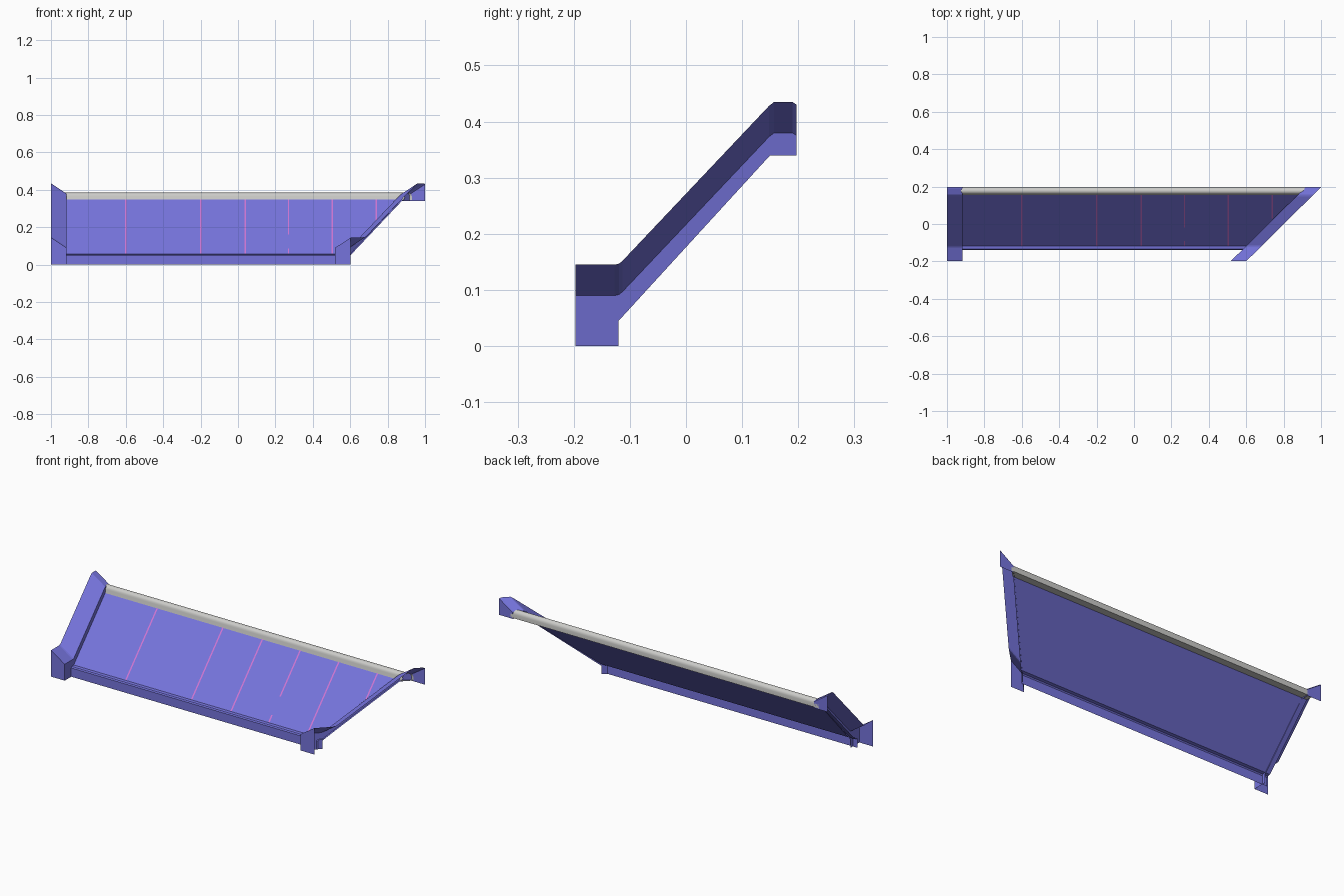
import bpy, math

if "Cube" in bpy.data.objects:
    bpy.data.objects.remove(bpy.data.objects["Cube"])

def material(name, rgb):
    m = bpy.data.materials.new(name)
    m.diffuse_color = (*rgb, 1)
    m.use_nodes = True
    m.node_tree.nodes["Principled BSDF"].inputs["Base Color"].default_value = m.diffuse_color
    return m

BLUE = material("periwinkle", (0.18, 0.175, 0.72))
GREY = material("light grey", (0.60, 0.60, 0.58))
PINK = material("pink", (0.62, 0.18, 0.66))

def mesh_object(name, verts, faces, mat):
    me = bpy.data.meshes.new(name)
    me.from_pydata(verts, [], faces)
    me.materials.append(mat)
    me.update()
    ob = bpy.data.objects.new(name, me)
    bpy.context.collection.objects.link(ob)
    return ob

W, RISE, Y = 0.083, 0.055, 0.197          # trim width, flange rise, half depth

def left_x(y):                            # outer line of the square end
    return -1.0

def right_x(y):                           # outer line of the diagonal end
    return 1.0 + (y - Y) * 1.01

# Open sheet lofted along x between the two end lines
def sheet(name, profile, mat, ext_l, ext_r):
    n = len(profile)
    verts = [(-1 + W - ext_l, y, z) for y, z in profile]
    verts += [(right_x(y) - W + ext_r, y, z) for y, z in profile]
    faces = [(i, i + n, i + 1 + n, i + 1) for i in range(n - 1)]
    return mesh_object(name, verts, faces, mat)

# Sloped panel with its drop front edge
panel_profile = [(-0.14, 0.0), (-0.14, 0.048), (-0.135, 0.054),
                 (-0.118, 0.056), (0.165, 0.358)]
sheet("sloped_panel", panel_profile, BLUE, 0.03, 0.008)

# Half-round ridge cap along the top
arc = [(0.178 - 0.019 * math.cos(math.pi * i / 8),
        0.366 + 0.019 * math.sin(math.pi * i / 8)) for i in range(9)]
ridge = sheet("ridge_cap", [(0.155, 0.347)] + arc + [(0.197, 0.345), (0.155, 0.347)],
              GREY, 0.03, 0.012)

# End trims: inner wall, flange rising outward, front and back plates
top = [(-Y, 0.145), (-0.127, 0.145), (-0.119, 0.147), (-0.113, 0.152),
       (0.148, 0.428), (0.157, 0.435), (0.19, 0.435), (Y, 0.430)]

def trim(name, outer, side):
    def inner(y):
        return outer(y) - side * W
    n = len(top)
    verts = [(outer(y), y, z) for y, z in top]
    verts += [(inner(y), y, z - RISE) for y, z in top]
    faces = [(i, i + 1, i + 1 + n, i + n) for i in range(n - 1)]
    # inner wall in three stretches: foot, slope and head
    low = [(-Y, 0), (-0.12, 0), (-0.12, 0.045), (0.15, 0.34), (Y, 0.34)]
    b = len(verts)
    verts += [(inner(y), y, z) for y, z in low]
    faces.append([n + i for i in range(n)] + [b + i for i in reversed(range(5))])
    # end plates
    for i, y, z in ((0, -Y, 0.0), (n - 1, Y, 0.34)):
        k = len(verts)
        verts.append((outer(y), y, z))
        faces.append((i, i + n, b if i == 0 else b + 4, k))
    return mesh_object(name, verts, faces, BLUE)

trim("left_end_trim", left_x, -1)
trim("right_end_trim", right_x, 1)

# Thin pink seams lying on the panel
def point(y):
    return 0.056 + (y + 0.118) * (0.302 / 0.283) + 0.0015

def seam(name, x, spans):
    verts, faces = [], []
    for y0, y1 in spans:
        k = len(verts)
        verts += [(x + s * 0.004, y, point(y))
                  for s, y in ((-1, y0), (1, y0), (1, y1), (-1, y1))]
        faces.append((k, k + 1, k + 2, k + 3))
    mesh_object(name, verts, faces, PINK)

for i, x in enumerate((-0.6, -0.2, 0.04, 0.27, 0.505, 0.74)):
    spans = [(-0.117, 0.157)]
    if i == 3:
        spans = [(-0.117, -0.09), (-0.02, 0.157)]
    if i == 5:
        spans = [(0.03, 0.157)]
    seam(f"panel_seam_{i + 1}", x, spans)

# Smooth rounded bends, keep real edges sharp
for ob in bpy.data.objects:
    ob.select_set(ob == ridge)
bpy.context.view_layer.objects.active = ridge
bpy.ops.object.shade_smooth_by_angle(angle=math.radians(35))
